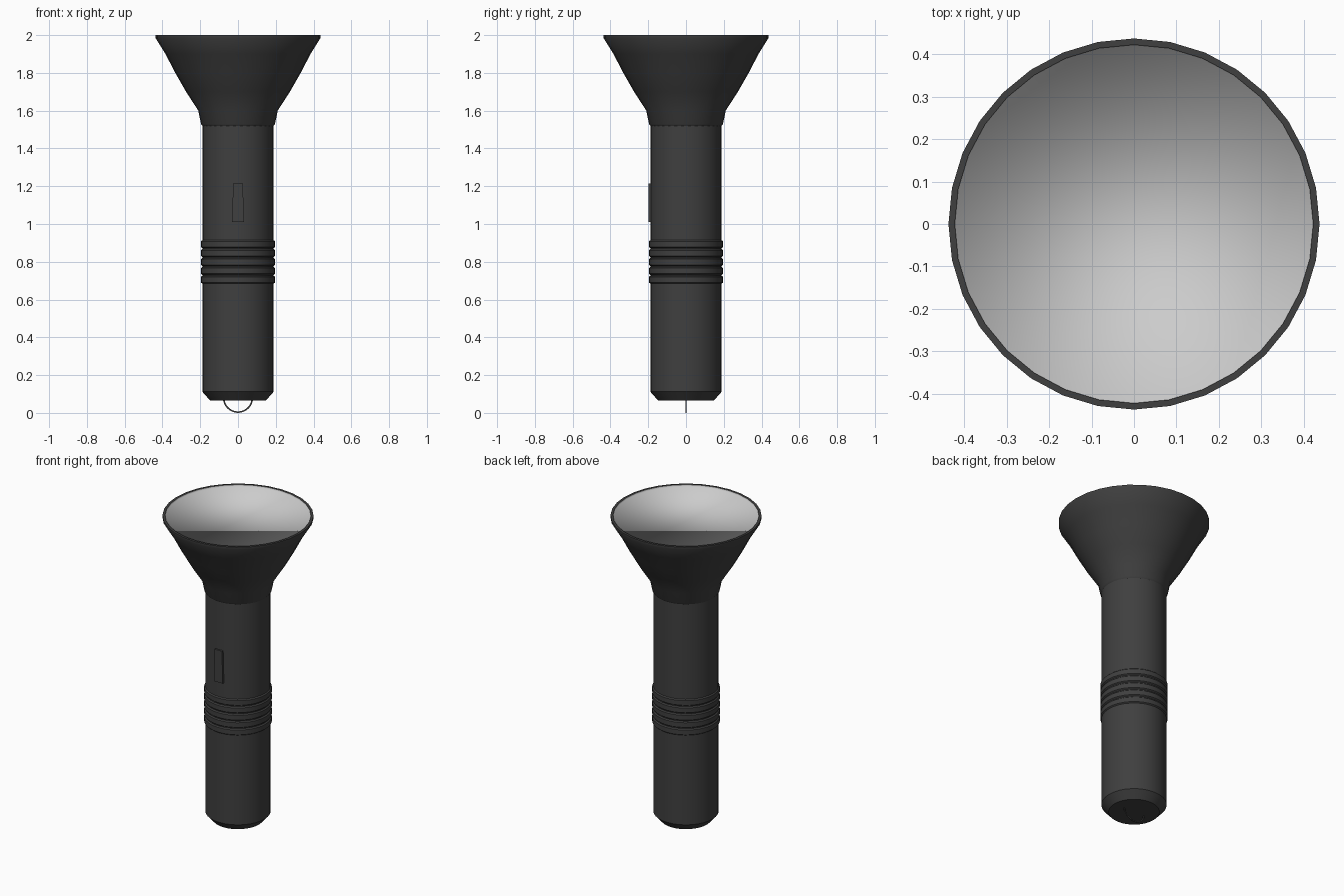
import bpy, bmesh, math

if "Cube" in bpy.data.objects:
    bpy.data.objects.remove(bpy.data.objects["Cube"])

SIDES = 32
black = bpy.data.materials.new("black_plastic")
black.diffuse_color = (0.05, 0.05, 0.05, 1)
black.use_nodes = True
black.node_tree.nodes["Principled BSDF"].inputs["Base Color"].default_value = black.diffuse_color


def finish(name, bm, material=None, angle=35):
    mesh = bpy.data.meshes.new(name)
    bm.to_mesh(mesh)
    bm.free()
    obj = bpy.data.objects.new(name, mesh)
    bpy.context.collection.objects.link(obj)
    if material:
        mesh.materials.append(material)
    bpy.ops.object.select_all(action='DESELECT')
    obj.select_set(True)
    bpy.context.view_layer.objects.active = obj
    bpy.ops.object.shade_smooth_by_angle(angle=math.radians(angle))
    return obj


def lathe(profile, cap_start=False):
    """Revolve (radius, z) points, listed bottom to top on the outside, around z."""
    bm = bmesh.new()
    rows = []
    for r, z in profile:
        rows.append([bm.verts.new((r * math.cos(2 * math.pi * i / SIDES),
                                   r * math.sin(2 * math.pi * i / SIDES), z))
                     for i in range(SIDES)])
    for a, b in zip(rows, rows[1:]):
        for i in range(SIDES):
            j = (i + 1) % SIDES
            bm.faces.new((a[i], a[j], b[j], b[i]))
    if cap_start:
        bm.faces.new(rows[0][::-1])
    return bm


# Handle with bevelled tail and five raised grip rings
handle = [(0.147, 0.065), (0.189, 0.112)]
for k in range(5):
    z = 0.705 + 0.047 * k
    handle += [(0.189, z - 0.021), (0.196, z - 0.015),
               (0.196, z + 0.015), (0.189, z + 0.021)]
handle += [(0.189, 1.53)]
finish("handle", lathe(handle, cap_start=True), black)

# Flared head with flat rim
head = [(0.189, 1.52), (0.196, 1.53), (0.210, 1.60), (0.275, 1.70),
        (0.332, 1.80), (0.384, 1.90), (0.437, 1.985), (0.437, 2.0), (0.422, 2.0)]
finish("head", lathe(head), black)

# Shallow recessed lens, shaded smooth as a dish
lens = lathe([(0.422, 1.988), (0.422, 2.0)], cap_start=True)
bmesh.ops.reverse_faces(lens, faces=lens.faces[:])
finish("lens", lens, angle=180)

# Slim switch on the front, slightly narrower at the top
bm = bmesh.new()
bmesh.ops.create_cube(bm, size=1)
for v in bm.verts:
    half = 0.026 if v.co.z > 0 else 0.031
    v.co = (math.copysign(half, v.co.x),
            -0.199 if v.co.y < 0 else -0.17,
            1.215 if v.co.z > 0 else 1.01)
finish("switch", bm, black)

# Thin hanging loop under the tail
bm = bmesh.new()
loop = [bm.verts.new((x, y, 0.08)) for x, y in
        ((0.072, -0.002), (0.08, -0.002), (0.08, 0.002), (0.072, 0.002))]
edges = [bm.edges.new((loop[i], loop[(i + 1) % 4])) for i in range(4)]
bmesh.ops.spin(bm, geom=loop + edges, cent=(0, 0, 0.08), axis=(0, 1, 0),
               angle=math.pi, steps=16)
bmesh.ops.recalc_face_normals(bm, faces=bm.faces[:])
finish("hanging_loop", bm, black)
